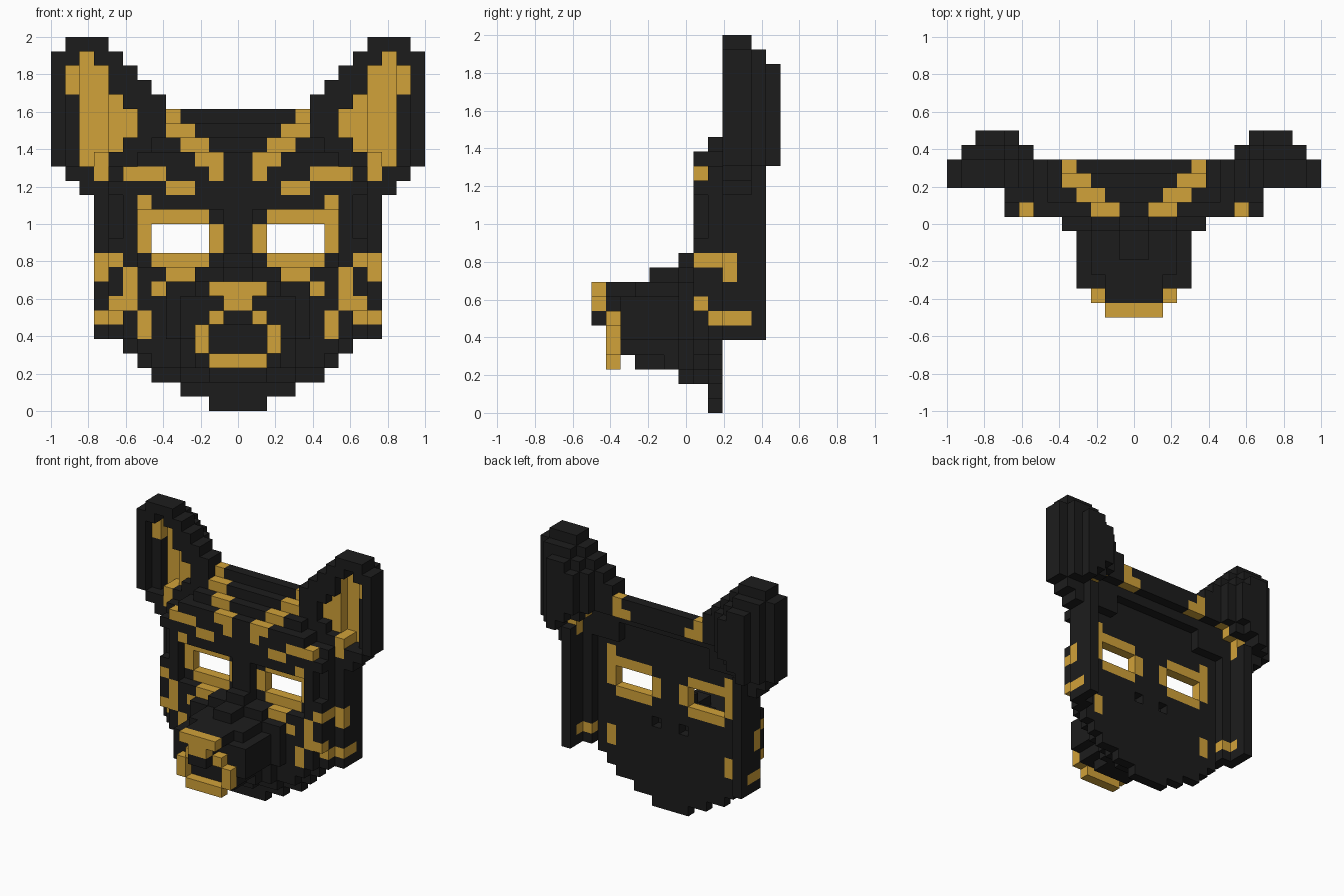
import bpy, bmesh
from mathutils import Vector

if "Cube" in bpy.data.objects:
    bpy.data.objects.remove(bpy.data.objects["Cube"])

U = 2 / 26          # edge of one cube
cells = {}          # (column, row, layer) -> [part, colour], right half only


def block(part, c, r, l, gold=0):
    """Fill an inclusive box of cubes: columns, rows, layers."""
    for i in range(c[0], c[1] + 1):
        for j in range(r[0], r[1] + 1):
            for k in range(l[0], l[1] + 1):
                cells[(i, j, k)] = [part, gold]


def carve(c, r, l):
    for i in range(c[0], c[1] + 1):
        for j in range(r[0], r[1] + 1):
            for k in range(l[0], l[1] + 1):
                cells.pop((i, j, k), None)


def paint(c, r, l=(0, 12)):
    """Turn existing cubes gold."""
    for (i, j, k), v in cells.items():
        if c[0] <= i <= c[1] and r[0] <= j <= r[1] and l[0] <= k <= l[1]:
            v[1] = 1


# Face plate, rounded at the chin
for row in range(17):
    width = (2, 4, 6, 7, 8)[row] if row < 5 else 9
    block("face", (0, width - 1), (row, row), (8, 8))

# Raised cheeks, temples, brow and nose bridge
for row, width in ((2, 4), (3, 6), (4, 7), (5, 8), (6, 8)):
    block("face", (0, width - 1), (row, row), (7, 7))
block("face", (0, 8), (7, 10), (7, 7))
block("face", (7, 7), (11, 14), (7, 7))
block("face", (8, 8), (11, 11), (7, 7))
block("face", (0, 0), (11, 14), (7, 7))
block("face", (0, 6), (14, 14), (7, 7))
block("face", (0, 8), (15, 15), (7, 7))
block("face", (0, 7), (16, 16), (7, 7))

# Forehead steps leaning back
block("forehead", (0, 6), (17, 17), (7, 8))
block("forehead", (0, 5), (18, 18), (8, 9))
block("forehead", (0, 4), (19, 19), (9, 10))
block("forehead", (0, 4), (20, 20), (10, 10))

# Side walls behind the face
block("side_wall", (8, 8), (5, 16), (9, 9))
block("side_wall", (9, 9), (5, 16), (9, 11))
block("side_wall", (10, 10), (15, 16), (9, 10))
block("side_wall", (11, 11), (16, 16), (9, 10))
block("side_wall", (5, 8), (16, 16), (9, 9))

# Ears: open front rim, gold lining, closed stepped back
lining = {24: (10, 10), 23: (9, 11), 22: (9, 11), 21: (8, 10), 20: (7, 10),
          19: (7, 10), 18: (8, 10), 17: (9, 10)}
for row in range(17, 26):
    inner = max(5, row - 16)
    outer = 11 if row == 25 else 12
    block("ear", (inner, outer), (row, row), (9, 10))
    if row < 25:
        block("ear", (max(7, inner + 1), 11), (row, row), (11, 11))
        carve(lining[row], (row, row), (9, 10))
        paint(lining[row], (row, row), (11, 11))
    if row < 24:
        block("ear", (max(8, inner + 2), 10), (row, row), (12, 12))
    if row < 22:
        carve((11, 11), (row, row), (9, 9))
block("ear", (11, 11), (22, 23), (10, 10), 1)
block("ear", (7, 7), (19, 20), (10, 10), 1)
block("ear", (8, 8), (18, 21), (10, 10), 1)
block("ear", (9, 9), (17, 17), (9, 10), 1)
# Trim the lower inner corner of the ear back
carve((5, 8), (17, 17), (10, 12))
carve((9, 9), (17, 17), (11, 12))
carve((5, 7), (18, 18), (10, 12))
carve((8, 8), (18, 18), (12, 12))

# Muzzle, stepping forward to the nose
block("muzzle", (0, 1), (2, 2), (6, 7))
block("muzzle", (0, 3), (3, 4), (6, 6))
block("muzzle", (0, 4), (5, 8), (6, 6))
block("muzzle", (0, 2), (9, 9), (6, 6))
block("muzzle", (0, 0), (10, 10), (6, 6))
block("muzzle", (0, 3), (5, 7), (2, 5))
block("muzzle", (0, 2), (4, 4), (2, 5))
block("muzzle", (0, 1), (3, 3), (3, 4))
block("muzzle", (0, 2), (3, 3), (5, 5))
block("muzzle", (0, 2), (8, 8), (3, 5))
block("muzzle", (0, 0), (9, 9), (4, 5))
block("muzzle", (0, 1), (8, 8), (2, 2))
block("nose", (0, 1), (8, 8), (1, 1))
block("nose", (0, 0), (6, 7), (0, 1))
block("nose", (0, 1), (8, 8), (0, 0), 1)
paint((0, 0), (7, 7), (0, 0))
# Gold lip ring
block("lip", (1, 1), (6, 6), (1, 1), 1)
block("lip", (2, 2), (4, 5), (1, 1), 1)
block("lip", (0, 1), (3, 3), (1, 1), 1)

# Eye openings with recessed gold frames
carve((1, 6), (10, 13), (7, 7))
carve((2, 5), (11, 12), (8, 8))
carve((1, 1), (8, 8), (8, 8))
paint((2, 6), (13, 13), (8, 8))
paint((6, 6), (14, 14), (7, 8))
paint((6, 6), (11, 12), (8, 8))
paint((1, 1), (11, 12), (8, 8))
paint((2, 5), (10, 10), (8, 8))
# Marks under the eyes
paint((3, 4), (9, 9), (7, 7))
paint((4, 5), (8, 8), (7, 7))

# Forehead stripes and brows
paint((4, 4), (20, 20), (10, 10))
paint((3, 4), (19, 19), (9, 10))
paint((2, 3), (18, 18), (8, 8))
paint((1, 2), (17, 17), (7, 7))
paint((1, 1), (16, 16), (7, 7))
paint((5, 7), (16, 16), (7, 7))
paint((3, 4), (15, 15), (7, 7))
paint((9, 9), (16, 16), (9, 10))

# Cheek marks
carve((8, 8), (6, 6), (7, 7))
paint((8, 8), (10, 10), (7, 8))
paint((9, 9), (9, 10), (9, 9))
paint((7, 7), (8, 9), (7, 7))
paint((7, 8), (7, 7), (7, 7))
paint((8, 8), (6, 6), (8, 9))
paint((9, 9), (6, 6), (9, 10))
paint((6, 6), (5, 6), (7, 8))

# Materials
materials = []
for name, colour in (("matte black", (0.012, 0.012, 0.012, 1)),
                     ("gold", (0.64, 0.36, 0.041, 1))):
    m = bpy.data.materials.new(name)
    m.diffuse_color = colour
    m.use_nodes = True
    m.node_tree.nodes["Principled BSDF"].inputs["Base Color"].default_value = m.diffuse_color
    materials.append(m)

# Mirror the cubes and skin each part with its exposed faces
full = {}
for (c, r, l), v in cells.items():
    full[(c, r, l)] = v
    full[(-c - 1, r, l)] = v

for part in sorted({v[0] for v in full.values()}):
    bm = bmesh.new()
    for pos, (owner, gold) in full.items():
        if owner != part:
            continue
        for axis in range(3):
            for side in (0, 1):
                near = list(pos)
                near[axis] += 1 if side else -1
                if tuple(near) in full:
                    continue
                corners = []
                for a, b in ((0, 0), (1, 0), (1, 1), (0, 1)):
                    p = list(pos)
                    p[axis] += side
                    p[(axis + 1) % 3] += a
                    p[(axis + 2) % 3] += b
                    corners.append(bm.verts.new(Vector((p[0] * U, p[2] * U - 0.5, p[1] * U))))
                # column-row-layer order is left-handed, so flip the far side
                f = bm.faces.new(corners[::-1] if side else corners)
                f.material_index = gold
                if part == "ear":
                    col = pos[0] if pos[0] >= 0 else -pos[0] - 1
                    outward = axis == 0 and side == (1 if pos[0] >= 0 else 0)
                    if pos[2] >= 11:      # lining is gold on its front only
                        f.material_index = gold if axis == 2 and side == 0 else 0
                    elif outward and col <= 8 and pos[2] == 10:
                        f.material_index = 1   # inner wall of the ear cup
    bmesh.ops.remove_doubles(bm, verts=bm.verts, dist=0.001)
    mesh = bpy.data.meshes.new(part)
    bm.to_mesh(mesh)
    bm.free()
    for m in materials:
        mesh.materials.append(m)
    bpy.context.collection.objects.link(bpy.data.objects.new(part, mesh))
